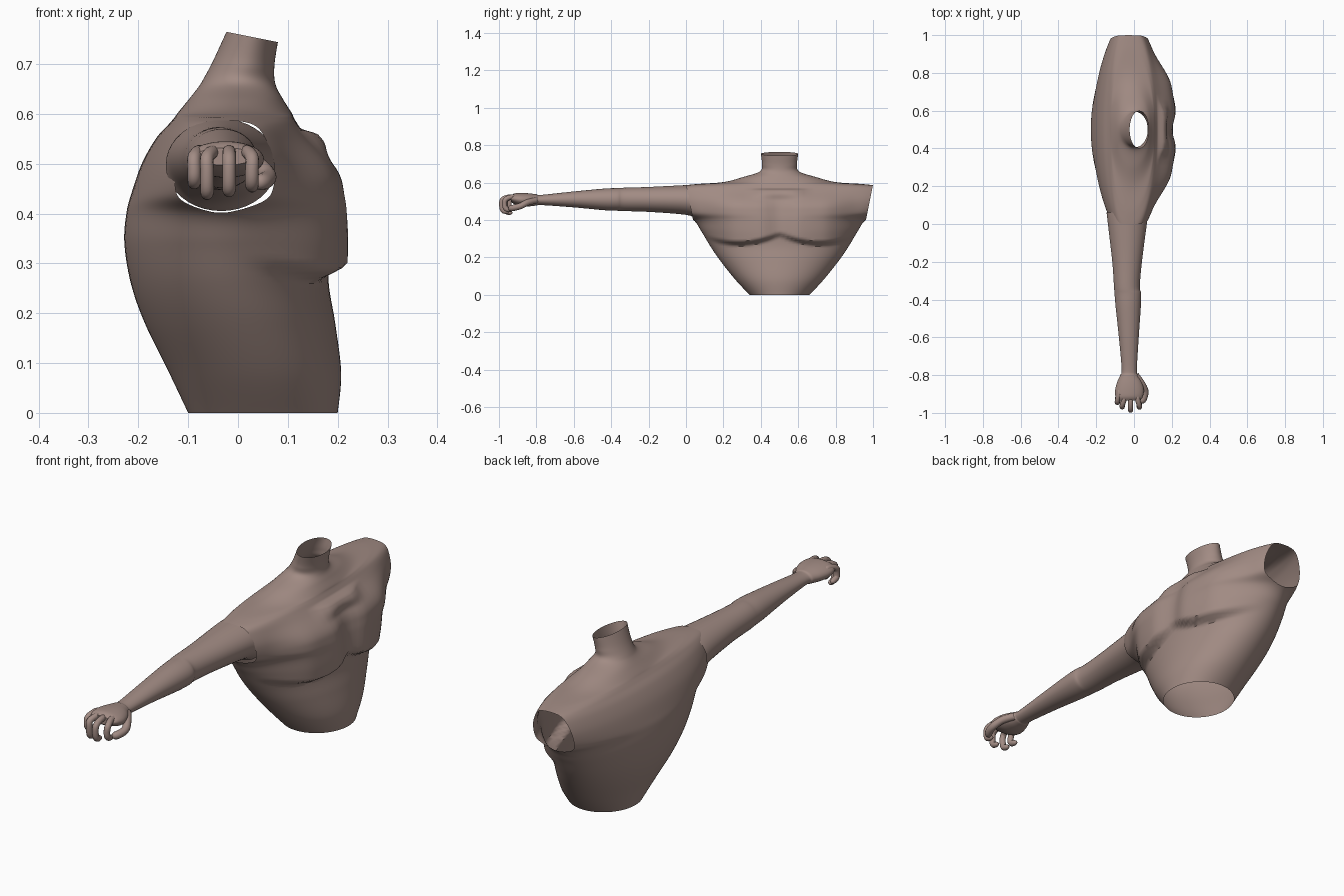
import bpy, bmesh, math
from mathutils import Vector

if "Cube" in bpy.data.objects:
    bpy.data.objects.remove(bpy.data.objects["Cube"])

skin = bpy.data.materials.new("skin")
skin.diffuse_color = (0.36, 0.26, 0.23, 1)
skin.use_nodes = True
skin.node_tree.nodes["Principled BSDF"].inputs["Base Color"].default_value = skin.diffuse_color


def smoothstep(t):
    t = max(0.0, min(1.0, t))
    return t * t * (3 - 2 * t)


def spline(rows, steps):
    """Catmull-Rom interpolation through rows of numbers."""
    out = []
    for i in range(len(rows) - 1):
        a, b = rows[max(i - 1, 0)], rows[i]
        c, d = rows[i + 1], rows[min(i + 2, len(rows) - 1)]
        for s in range(steps):
            t = s / steps
            out.append([0.5 * (2 * q + (r - p) * t + (2 * p - 5 * q + 4 * r - w) * t * t
                               + (3 * q - p - 3 * r + w) * t ** 3)
                        for p, q, r, w in zip(a, b, c, d)])
    out.append(list(rows[-1]))
    return out


def loft(name, rings, cap_end=False, cuts=()):
    """Skin closed rings of points, optionally capping the end and slicing by planes."""
    bm = bmesh.new()
    loops = [[bm.verts.new(p) for p in ring] for ring in rings]
    n = len(loops[0])
    for a, b in zip(loops, loops[1:]):
        for i in range(n):
            j = (i + 1) % n
            bm.faces.new((a[i], a[j], b[j], b[i]))
    if cap_end:
        bm.faces.new(loops[-1])
    for co, no in cuts:
        bmesh.ops.bisect_plane(bm, geom=bm.verts[:] + bm.edges[:] + bm.faces[:],
                               plane_co=co, plane_no=no, clear_outer=True)
    bmesh.ops.recalc_face_normals(bm, faces=bm.faces[:])
    me = bpy.data.meshes.new(name)
    bm.to_mesh(me)
    bm.free()
    me.materials.append(skin)
    ob = bpy.data.objects.new(name, me)
    bpy.context.collection.objects.link(ob)
    bpy.ops.object.select_all(action='DESELECT')
    ob.select_set(True)
    bpy.context.view_layer.objects.active = ob
    bpy.ops.object.shade_smooth_by_angle(angle=math.radians(45))
    return ob


# Torso rings: height, half width, back x, front x, widest-point x
torso_rows = [
    (0.00, .160, -.100, .200, .050),
    (0.08, .235, -.138, .207, .030),
    (0.18, .315, -.187, .195, .000),
    (0.26, .370, -.215, .182, -.020),
    (0.34, .418, -.228, .182, -.030),
    (0.40, .460, -.224, .178, -.035),
    (0.44, .540, -.214, .172, -.035),
    (0.50, .580, -.193, .158, -.035),
    (0.55, .580, -.165, .135, -.035),
    (0.578, .55, -.140, .120, -.035),
    (0.592, .45, -.128, .112, -.030),
    (0.603, .30, -.120, .107, -.020),
    (0.63, .195, -.098, .090, -.010),
    (0.66, .105, -.075, .075, .000),
    (0.70, .094, -.050, .073, .015),
    (0.755, .10, -.023, .080, .028),
]


def chest_bump(dy, z):
    """Pectorals with a lower fold, a centre groove and a collarbone ledge."""
    dy = abs(dy)
    fold = .26 + .05 * ((dy - .215) / .215) ** 2
    groove = .45 + .55 * smoothstep(dy / .11)
    pec = (.046 * smoothstep((z - fold) / .03) * groove
           * smoothstep((.43 - dy) / .2) * smoothstep((.59 - z) / .13))
    ledge = .026 * smoothstep((z - .50) / .05) * smoothstep((.572 - z) / .014) * smoothstep((.17 - dy) / .1)
    return pec + ledge


def torso_ring(row, n=112):
    z, hw, back, front, xc = row
    pts = []
    for i in range(n):
        t = 2 * math.pi * i / n
        dy, c = hw * math.sin(t), math.cos(t)
        x = xc + c * (front - xc if c > 0 else xc - back)
        if c > 0:
            x += chest_bump(dy, z) * smoothstep(c * 3)
        tilt = -.2 * (x - .025) * max(0, (z - .66) / .095)
        pts.append((x, .5 + dy, z + tilt))
    return pts


# The shoulders are sliced open by slightly tilted planes
loft("torso", [torso_ring(r) for r in spline(torso_rows, 8)],
     cuts=[((0, 1, .59), (0, 1, -.2)), ((0, 0, .59), (0, -1, -.2))])

# Arm and palm sections: y, x min, x max, z min, z max
arm_rows = [
    (.06, -.145, .078, .405, .590),
    (.00, -.138, .068, .428, .587),
    (-.20, -.115, .042, .444, .577),
    (-.33, -.106, .031, .448, .573),
    (-.37, -.103, .038, .450, .571),
    (-.44, -.097, .036, .453, .568),
    (-.60, -.080, .025, .468, .553),
    (-.77, -.065, .015, .480, .535),
    (-.80, -.073, .020, .478, .538),
    (-.84, -.090, .042, .473, .543),
    (-.88, -.100, .052, .473, .545),
    (-.915, -.098, .046, .484, .543),
    (-.935, -.085, .032, .497, .532),
]


def arm_ring(row, n=40):
    y, x0, x1, z0, z1 = row
    return [((x0 + x1) / 2 + (x1 - x0) / 2 * math.cos(2 * math.pi * i / n), y,
             (z0 + z1) / 2 + (z1 - z0) / 2 * math.sin(2 * math.pi * i / n)) for i in range(n)]


loft("arm_and_palm", [arm_ring(r) for r in spline(arm_rows, 5)], cap_end=True)


def digit(name, points, radius, n=14):
    """Rounded tube along a smooth path."""
    path = [Vector(p) for p in spline(points, 6)]
    rings = []
    for i, p in enumerate(path):
        d = (path[min(i + 1, len(path) - 1)] - path[max(i - 1, 0)]).normalized()
        side = (Vector((1, 0, 0)) - d * d.x).normalized()
        up = d.cross(side)
        left = (len(path) - 1 - i) / 5
        r = radius * (1 if left >= 1 else max(.12, math.sqrt(1 - (1 - left) ** 2)))
        rings.append([p + r * (math.cos(a) * side + math.sin(a) * up)
                      for a in (2 * math.pi * k / n for k in range(n))])
    loft(name, rings, cap_end=True)


# Curled fingers: knuckle x, tip x, furthest y, lowest z
for name, x, tx, y, z in [("little_finger", -.078, -.088, -.945, .458),
                          ("ring_finger", -.050, -.062, -.968, .438),
                          ("middle_finger", -.018, -.018, -.986, .443),
                          ("index_finger", .018, .028, -.970, .452)]:
    digit(name, [(x, -.87, .512), (x, y + .05, .524), (tx, y + .008, .512),
                 (tx, y, .485), (tx, y + .008, z + .008), (tx, y + .04, z)], .0135)

# Thumb
digit("thumb", [(.010, -.80, .505), (.042, -.845, .495), (.060, -.885, .475),
                (.052, -.925, .465), (.035, -.945, .462)], .017)
